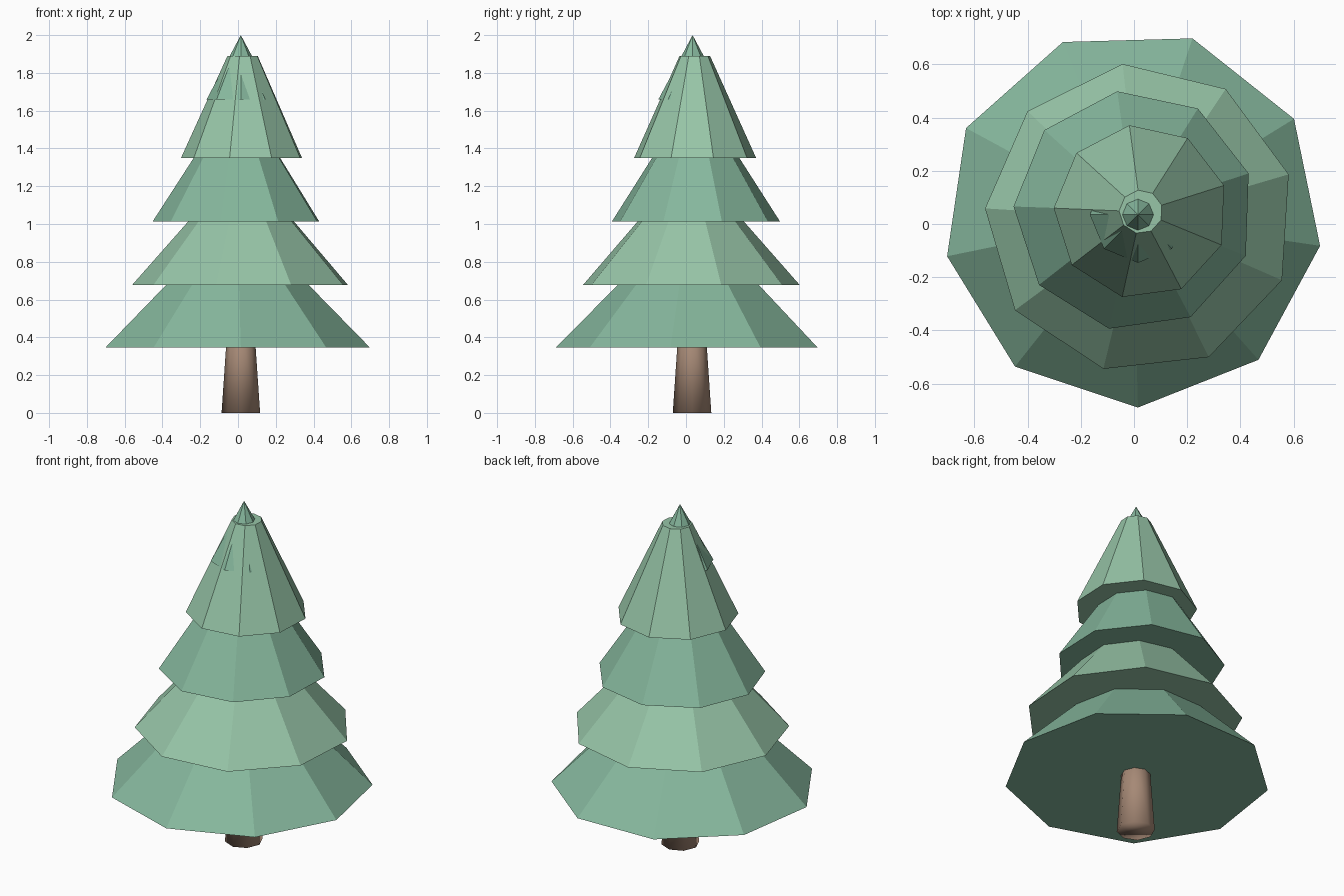
import bpy
from math import radians

if "Cube" in bpy.data.objects:
    bpy.data.objects.remove(bpy.data.objects["Cube"])


def material(name, rgb):
    m = bpy.data.materials.new(name)
    m.diffuse_color = (*rgb, 1)
    m.use_nodes = True
    m.node_tree.nodes["Principled BSDF"].inputs["Base Color"].default_value = m.diffuse_color
    return m


bark = material("bark", (0.38, 0.25, 0.18))
dark_green = material("dark_green", (0.24, 0.48, 0.34))
light_green = material("light_green", (0.31, 0.56, 0.39))


def cone(name, sides, centre, z0, z1, r0, r1, angle, mat):
    """Closed tapered prism; its first corner points along the angle (degrees from +x)."""
    bpy.ops.mesh.primitive_cone_add(
        vertices=sides, radius1=r0, radius2=r1, depth=z1 - z0,
        location=(centre[0], centre[1], (z0 + z1) / 2),
        rotation=(0, 0, radians(angle - 90)))
    ob = bpy.context.object
    ob.name = name
    ob.data.materials.append(mat)
    return ob


# Trunk, softly shaded
cone("trunk", 8, (0.015, 0.032), 0, 0.5, 0.102, 0.068, 0, bark)
bpy.ops.object.shade_smooth()

# Overlapping nine-sided foliage tiers: centre, base z, base radius, top radius, corner angle
tiers = [
    ((-0.005, 0.022), 0.345, 0.712, 0.178, -88.4, dark_green),
    ((0.022, 0.022), 0.678, 0.583, 0.105, 96.4, light_green),
    ((0.0, 0.05), 1.012, 0.453, 0.104, 98.0, dark_green),
    ((0.026, 0.046), 1.350, 0.328, 0.082, 97.6, light_green),
]
for i, (centre, z, r0, r1, angle, mat) in enumerate(tiers, 1):
    cone(f"foliage_tier_{i}", 9, centre, z, z + 0.54, r0, r1, angle, mat)

# Pointed tip, its base sunk in the top tier
cone("tree_tip", 8, (0.015, 0.035), 1.66, 2.0, 0.181, 0, 0, dark_green)
